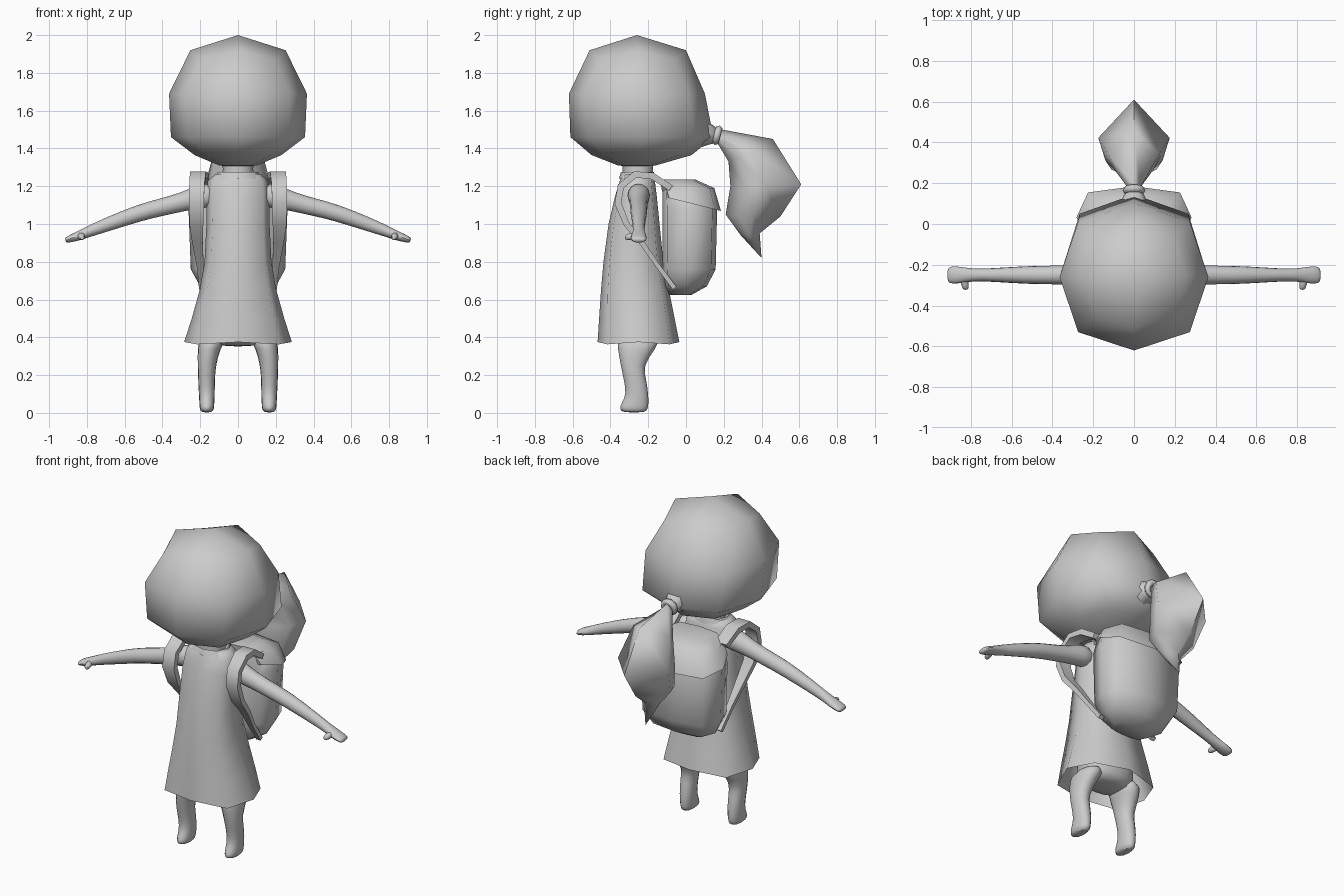
import bpy, bmesh, math
from mathutils import Vector


def loft(name, rings, start=True, end=True, mirror=False, subdiv=0, angle=70):
    """Skin equal-length rings of points; start/end is a bool cap or a tip point."""
    bm = bmesh.new()
    loops = [[bm.verts.new(p) for p in r] for r in rings]
    n = len(loops[0])
    for a, b in zip(loops, loops[1:]):
        for i in range(n):
            j = (i + 1) % n
            bm.faces.new((a[i], a[j], b[j], b[i]))
    for cap, loop in ((start, loops[0]), (end, loops[-1])):
        if cap is True:
            bm.faces.new(loop)
        elif cap:
            tip = bm.verts.new(cap)
            for i in range(n):
                bm.faces.new((loop[i], loop[(i + 1) % n], tip))
    bmesh.ops.recalc_face_normals(bm, faces=bm.faces)
    me = bpy.data.meshes.new(name)
    bm.to_mesh(me)
    bm.free()
    ob = bpy.data.objects.new(name, me)
    bpy.context.collection.objects.link(ob)
    if mirror:
        ob.modifiers.new("Mirror", 'MIRROR').use_mirror_merge = False
    if subdiv:
        ob.modifiers.new("Subdivision", 'SUBSURF').levels = subdiv
        ob.modifiers["Subdivision"].render_levels = subdiv
    bpy.ops.object.select_all(action='DESELECT')
    bpy.context.view_layer.objects.active = ob
    ob.select_set(True)
    bpy.ops.object.shade_smooth_by_angle(angle=math.radians(angle))
    return ob


def octagon(z, y0, y1, rx, d=0.75, dz=0.0, cx=0.0):
    """Horizontal eight-sided ring; d sets how square the corners are."""
    cy, ry, pts = (y0 + y1) / 2, (y1 - y0) / 2, []
    for i in range(8):
        c, s = math.cos(i * math.pi / 4), math.sin(i * math.pi / 4)
        diag = i % 2
        k = d / math.sqrt(0.5) if diag else 1
        pts.append((cx + rx * c * k, cy + ry * s * k, z + (dz if diag else 0)))
    return pts


def stack(rows, **kw):
    return [octagon(*r, **kw) for r in rows]


# Head with its cap of hair
loft("head", stack([
    (1.31, -0.36, -0.16, 0.10), (1.365, -0.50, 0.03, 0.23),
    (1.46, -0.612, 0.145, 0.355), (1.69, -0.62, 0.10, 0.365),
    (1.92, -0.51, 0.0, 0.252, 0.77, -0.05)]),
    start=(0, -0.26, 1.30), end=(0, -0.26, 2.0), angle=80)

# Gathered hair running into the hair tie
knot = []
for y, z, r in ((0.03, 1.50, 0.11), (0.12, 1.48, 0.06), (0.18, 1.465, 0.03)):
    knot.append([(r * math.cos(a * math.pi / 4), y, z + r * math.sin(a * math.pi / 4))
                 for a in range(8)])
loft("gathered_hair", knot, angle=80)
bpy.ops.mesh.primitive_torus_add(major_segments=10, minor_segments=6,
                                 major_radius=0.036, minor_radius=0.02,
                                 location=(0, 0.165, 1.47),
                                 rotation=(math.radians(75), 0, 0))
bpy.context.object.name = "hair_tie"
bpy.ops.object.shade_smooth()

# Ponytail: (front y, front z, back y, back z, half width)
tail = []
for fy, fz, by, bz, w in ((0.165, 1.43, 0.19, 1.50, 0.03),
                          (0.225, 1.33, 0.46, 1.45, 0.125),
                          (0.235, 1.20, 0.61, 1.21, 0.175),
                          (0.21, 1.05, 0.50, 1.04, 0.14),
                          (0.29, 0.94, 0.39, 0.95, 0.055)):
    f, b = Vector((0, fy, fz)), Vector((0, by, bz))
    tail.append([f + (b - f) * t + Vector((w * s, 0, 0))
                 for t, s in ((0, 0), (0.2, 0.8), (0.5, 1), (1, 0),
                              (0.5, -1), (0.2, -0.8))])
loft("ponytail", tail, end=(0, 0.40, 0.82), angle=75)

# Neck and collar
loft("neck", stack([(1.22, -0.34, -0.17, 0.09), (1.29, -0.335, -0.175, 0.08),
                    (1.34, -0.34, -0.17, 0.085)]))
loft("collar", stack([(1.24, -0.355, -0.165, 0.13), (1.275, -0.345, -0.17, 0.105),
                      (1.265, -0.335, -0.18, 0.085)]), start=False, end=False)

# Dress, open at the hem
loft("dress", stack([
    (0.375, -0.468, -0.035, 0.285, 0.76, -0.012), (0.50, -0.46, -0.06, 0.245, 0.78),
    (0.65, -0.45, -0.09, 0.203, 0.8), (0.80, -0.437, -0.12, 0.177, 0.8),
    (1.00, -0.41, -0.14, 0.167, 0.8), (1.15, -0.375, -0.155, 0.168, 0.8),
    (1.23, -0.35, -0.165, 0.16, 0.8), (1.265, -0.335, -0.18, 0.12, 0.8)]),
    start=False)

# Hips under the dress
loft("hips", stack([(0.35, -0.33, -0.17, 0.10), (0.38, -0.38, -0.12, 0.19),
                    (0.48, -0.40, -0.11, 0.20), (0.58, -0.38, -0.13, 0.17)]), subdiv=1)

# Legs with feet
loft("leg", [octagon(z, y0, y1, rx, cx=cx) for z, y0, y1, rx, cx in (
    (0.42, -0.38, -0.11, 0.085, 0.125), (0.34, -0.37, -0.15, 0.065, 0.155),
    (0.25, -0.35, -0.225, 0.052, 0.165), (0.18, -0.335, -0.205, 0.048, 0.167),
    (0.10, -0.32, -0.195, 0.046, 0.165), (0.055, -0.345, -0.192, 0.043, 0.165),
    (0.025, -0.36, -0.195, 0.042, 0.165), (0.0, -0.345, -0.205, 0.032, 0.165))],
    mirror=True, subdiv=1)

# Arms with flat hands: (x, z, y radius, z radius)
arm = []
for x, z, ry, rz in ((0.12, 1.16, 0.07, 0.075), (0.20, 1.145, 0.065, 0.065),
                     (0.28, 1.12, 0.052, 0.052), (0.42, 1.085, 0.05, 0.048),
                     (0.52, 1.06, 0.049, 0.046), (0.70, 0.995, 0.036, 0.038),
                     (0.79, 0.96, 0.032, 0.030), (0.85, 0.935, 0.046, 0.025),
                     (0.90, 0.918, 0.047, 0.019), (0.915, 0.912, 0.035, 0.012)):
    arm.append([(x + 0.35 * rz * math.sin(a * math.pi / 4),
                 -0.25 + ry * math.cos(a * math.pi / 4),
                 z + rz * math.sin(a * math.pi / 4)) for a in range(8)])
loft("arm", arm, mirror=True, subdiv=1)

# Thumbs
loft("thumb", [[(x + r * math.cos(a * math.pi / 3), y, z + r * math.sin(a * math.pi / 3))
                for a in range(6)]
               for x, y, z, r in ((0.835, -0.26, 0.94, 0.025), (0.828, -0.30, 0.932, 0.022),
                                  (0.825, -0.325, 0.928, 0.016))],
     mirror=True, subdiv=1)

# Backpack body and overhanging flap
loft("backpack", stack([
    (0.625, -0.09, 0.03, 0.12, 0.8), (0.67, -0.115, 0.11, 0.20, 0.82),
    (0.76, -0.125, 0.157, 0.25, 0.83), (1.08, -0.125, 0.165, 0.262, 0.83),
    (1.20, -0.125, 0.12, 0.22, 0.83)]))
flap = stack([(1.09, -0.12, 0.185, 0.282, 0.8), (1.19, -0.13, 0.15, 0.235, 0.82),
              (1.235, -0.135, 0.05, 0.15, 0.85)])
flap[0] = [(x, y, z - 0.25 * (y - 0.1)) for x, y, z in flap[0]]
loft("backpack_flap", flap, start=False)

# Shoulder straps: (x, y, z, half width, half thickness)
path = [(0.19, -0.08, 1.19, 0.04, 0.016), (0.20, -0.18, 1.255, 0.042, 0.018),
        (0.212, -0.27, 1.262, 0.042, 0.018), (0.218, -0.345, 1.20, 0.04, 0.018),
        (0.22, -0.36, 1.11, 0.04, 0.018), (0.22, -0.315, 1.00, 0.036, 0.016),
        (0.215, -0.24, 0.91, 0.028, 0.014), (0.20, -0.15, 0.78, 0.018, 0.012),
        (0.19, -0.06, 0.66, 0.016, 0.012)]
strap = []
for i, (x, y, z, w, t) in enumerate(path):
    a, b = path[max(i - 1, 0)], path[min(i + 1, len(path) - 1)]
    tangent = Vector((0, b[1] - a[1], b[2] - a[2])).normalized()
    out = Vector((0, -tangent.z, tangent.y))
    strap.append([Vector((x + w * sx, y, z)) + out * t * sn
                  for sx, sn in ((-1, -1), (1, -1), (1, 1), (-1, 1))])
loft("shoulder_strap", strap, mirror=True, angle=50)
